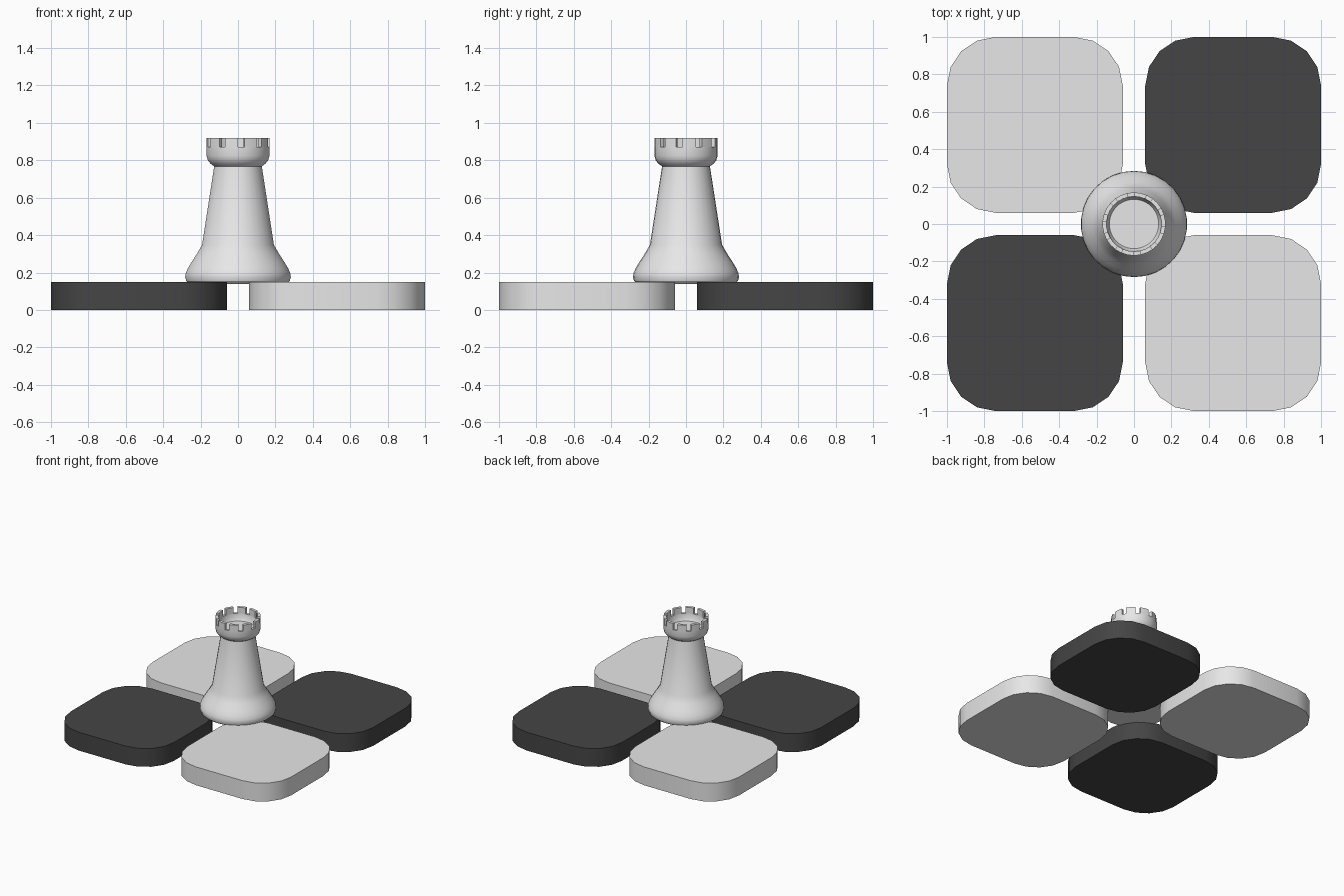
import bpy, bmesh, math

if "Cube" in bpy.data.objects:
    bpy.data.objects.remove(bpy.data.objects["Cube"])


def material(name, value):
    m = bpy.data.materials.new(name)
    m.diffuse_color = (value, value, value, 1)
    m.use_nodes = True
    m.node_tree.nodes["Principled BSDF"].inputs["Base Color"].default_value = m.diffuse_color
    return m


LIGHT = material("light grey", 0.80)
DARK = material("dark grey", 0.06)


def finish(bm, name, mat):
    bmesh.ops.recalc_face_normals(bm, faces=bm.faces[:])
    me = bpy.data.meshes.new(name)
    bm.to_mesh(me)
    bm.free()
    ob = bpy.data.objects.new(name, me)
    bpy.context.collection.objects.link(ob)
    me.materials.append(mat)
    bpy.ops.object.select_all(action='DESELECT')
    ob.select_set(True)
    bpy.context.view_layer.objects.active = ob
    bpy.ops.object.shade_smooth_by_angle(angle=math.radians(30))
    return ob


# Rounded square board tiles
def tile(name, cx, cy, mat, half=0.47, r=0.26, height=0.15, steps=4):
    bm = bmesh.new()
    verts = []
    for q, (sx, sy) in enumerate([(1, 1), (-1, 1), (-1, -1), (1, -1)]):
        for i in range(steps + 1):
            a = math.radians(90 * q + 90 * i / steps)
            verts.append(bm.verts.new((cx + sx * (half - r) + r * math.cos(a),
                                       cy + sy * (half - r) + r * math.sin(a), 0)))
    base = bm.faces.new(verts)
    ext = bmesh.ops.extrude_face_region(bm, geom=[base], use_keep_orig=True)
    bmesh.ops.translate(bm, vec=(0, 0, height),
                        verts=[e for e in ext['geom'] if isinstance(e, bmesh.types.BMVert)])
    finish(bm, name, mat)


for sx, side in ((-1, "left"), (1, "right")):
    for sy, end in ((-1, "front"), (1, "back")):
        tile(f"{end}_{side}_tile", 0.53 * sx, 0.53 * sy, DARK if sx == sy else LIGHT)

# Tower piece: lathed profile, closed below, hollow crown on top
SEG = 30
profile = [(0.262, 0.14), (0.278, 0.155), (0.284, 0.175), (0.281, 0.195),
           (0.270, 0.222), (0.250, 0.255), (0.222, 0.298), (0.193, 0.348),
           (0.128, 0.768), (0.148, 0.782), (0.162, 0.80), (0.169, 0.825),
           (0.169, 0.87), (0.147, 0.87), (0.143, 0.835), (0.132, 0.815)]
RIM = 12
bm = bmesh.new()
rings = []
for r, z in profile:
    rings.append([bm.verts.new((r * math.cos(a), r * math.sin(a), z))
                  for a in (math.radians(90) + math.tau * k / SEG for k in range(SEG))])
merlons = []
for j in range(len(rings) - 1):
    lo, hi = rings[j], rings[j + 1]
    for k in range(SEG):
        n = (k + 1) % SEG
        f = bm.faces.new((lo[k], lo[n], hi[n], hi[k]))
        if j == RIM and k % 3:
            merlons.append(f)
bm.faces.new(rings[0][::-1])
bm.faces.new(rings[-1])

# Battlements: raise two of every three rim faces
ext = bmesh.ops.extrude_face_region(bm, geom=merlons)
bmesh.ops.translate(bm, vec=(0, 0, 0.05),
                    verts=[e for e in ext['geom'] if isinstance(e, bmesh.types.BMVert)])
finish(bm, "tower_piece", LIGHT)
